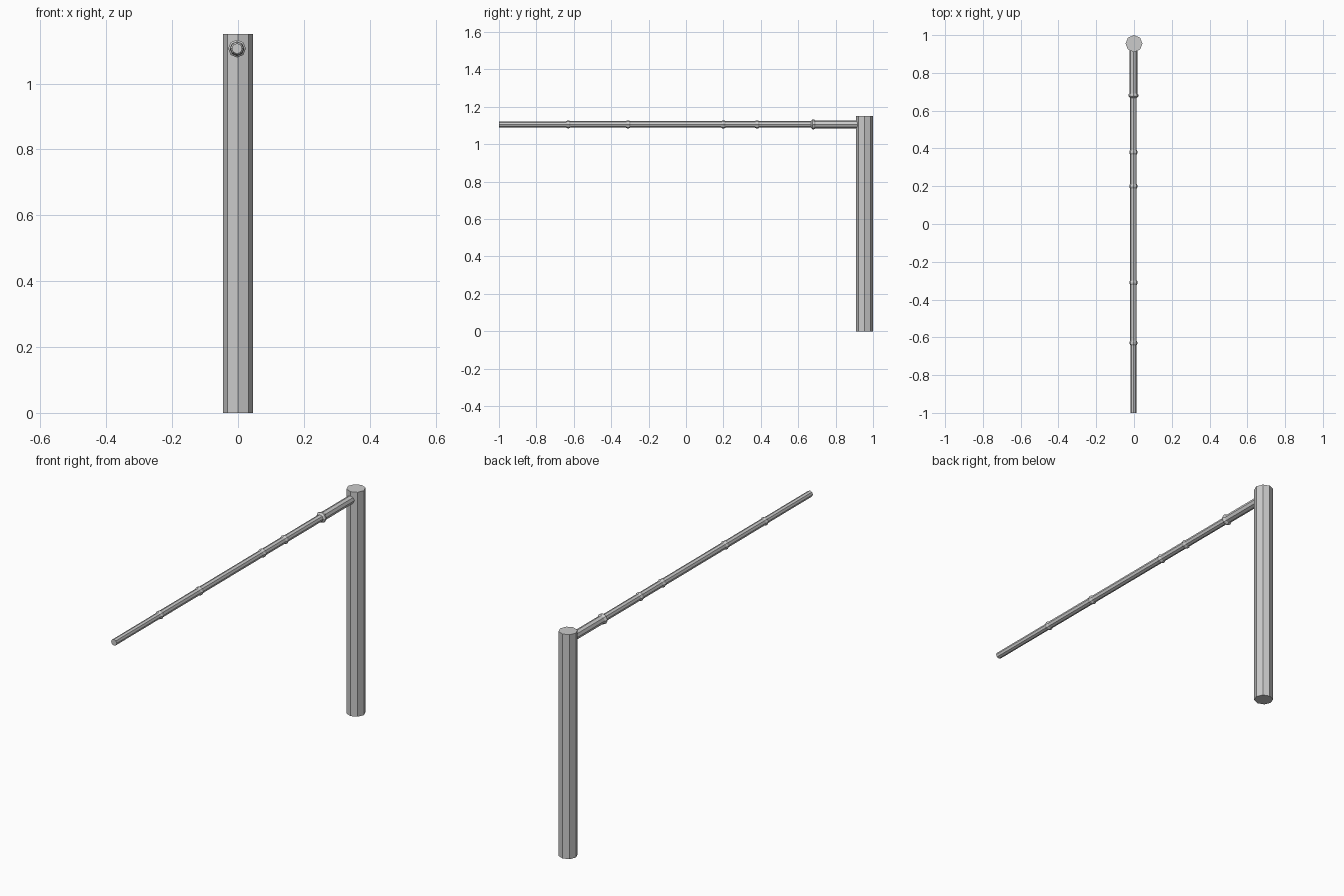
import bpy, bmesh
from math import cos, sin, pi

if "Cube" in bpy.data.objects:
    bpy.data.objects.remove(bpy.data.objects["Cube"])

SIDES = 8


def lathe(name, profile, place):
    """Skin eight-sided rings given as (distance along axis, radius)."""
    bm = bmesh.new()
    rings = []
    for d, r in profile:
        rings.append([bm.verts.new(place(d, r * cos(2 * pi * i / SIDES), r * sin(2 * pi * i / SIDES)))
                      for i in range(SIDES)])
    for a, b in zip(rings, rings[1:]):
        for i in range(SIDES):
            j = (i + 1) % SIDES
            bm.faces.new((a[i], a[j], b[j], b[i]))
    bm.faces.new(rings[0])
    bm.faces.new(rings[-1])
    bmesh.ops.recalc_face_normals(bm, faces=bm.faces[:])
    mesh = bpy.data.meshes.new(name)
    bm.to_mesh(mesh)
    bm.free()
    obj = bpy.data.objects.new(name, mesh)
    bpy.context.collection.objects.link(obj)
    return obj


# Upright post
lathe("post", [(0, 0.045), (1.15, 0.045)], lambda d, u, v: (u, 0.955 + v, d))

# Horizontal cane with swollen joints: (y, radius before, joint radius, radius after)
joints = [(-0.63, 0.016, 0.021, 0.0175), (-0.31, 0.0175, 0.022, 0.0175),
          (0.20, 0.0175, 0.022, 0.0175), (0.38, 0.0175, 0.022, 0.0175),
          (0.68, 0.0175, 0.027, 0.021)]
profile = [(-1.0, 0.016)]
for y, before, bulge, after in joints:
    profile += [(y - 0.012, before), (y - 0.004, bulge), (y + 0.004, bulge), (y + 0.012, after)]
profile.append((0.93, 0.021))
lathe("cane_rail", profile, lambda d, u, v: (-0.003 + u, d, 1.106 + v))
